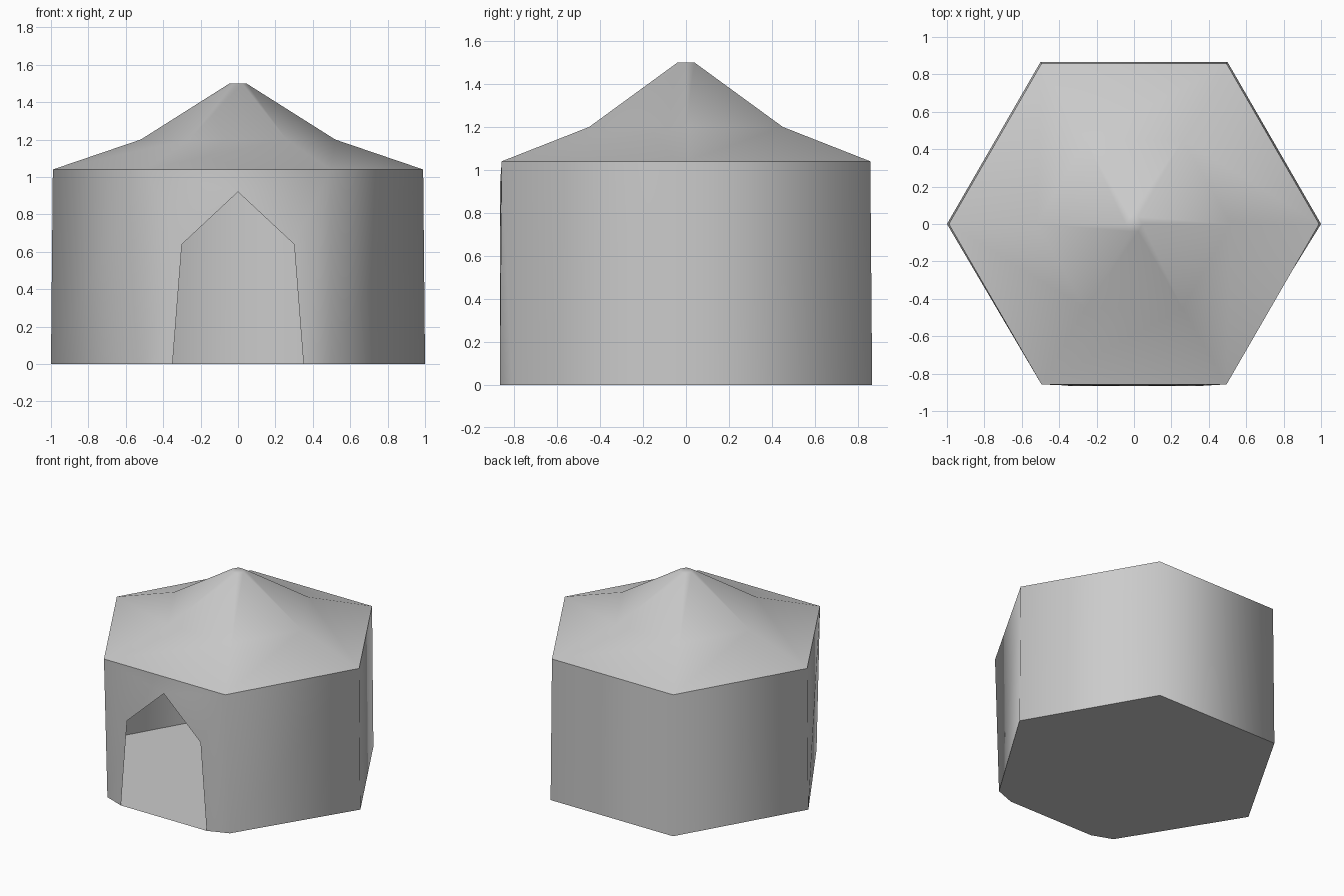
import bpy
import bmesh
from math import cos, sin, pi, radians

cube = bpy.data.objects.get("Cube")
if cube:
    bpy.data.objects.remove(cube)

canvas = bpy.data.materials.new("grey_canvas")
canvas.use_nodes = True
GREY = (0.6, 0.6, 0.6, 1)
canvas.diffuse_color = GREY
canvas.node_tree.nodes["Principled BSDF"].inputs["Base Color"].default_value = GREY

APOTHEM = cos(pi / 6)
FRONT = 4          # side running from corner 4 to corner 5 faces the front


def ring(bm, radius, z):
    """Six corners, counter-clockwise from +x."""
    return [bm.verts.new((radius * cos(i * pi / 3), radius * sin(i * pi / 3), z))
            for i in range(6)]


def bridge(bm, low, high, skip=None):
    for i in range(6):
        if i != skip:
            j = (i + 1) % 6
            bm.faces.new((low[i], low[j], high[j], high[i]))


def finish(bm, name):
    mesh = bpy.data.meshes.new(name)
    bm.to_mesh(mesh)
    bm.free()
    mesh.materials.append(canvas)
    obj = bpy.data.objects.new(name, mesh)
    bpy.context.collection.objects.link(obj)
    bpy.ops.object.select_all(action="DESELECT")
    obj.select_set(True)
    bpy.context.view_layer.objects.active = obj
    bpy.ops.object.shade_smooth_by_angle(angle=radians(65))
    return obj


def base_ring(bm):
    """Ground outline, with the front corners drawn back beside the door."""
    corners = ring(bm, 1, 0)
    for v in corners[FRONT:]:
        v.co.y = -0.81
    return corners


def door_point(bm, x, z):
    return bm.verts.new((x, -APOTHEM, z))


# Walls with a pointed door opening at the front
bm = bmesh.new()
base, eave = base_ring(bm), ring(bm, 0.99, 1.04)
bridge(bm, base, eave, skip=FRONT)
foot_r, foot_l = [door_point(bm, x, 0) for x in (-0.35, 0.35)]
side_r, side_l = [door_point(bm, x, 0.64) for x in (-0.3, 0.3)]
peak = door_point(bm, 0, 0.92)
bm.faces.new((base[4], foot_r, side_r, eave[4]))
bm.faces.new((eave[4], side_r, peak))
bm.faces.new((eave[4], peak, eave[5]))
bm.faces.new((peak, side_l, eave[5]))
bm.faces.new((foot_l, base[5], eave[5], side_l))
finish(bm, "tent_walls")

# Two-pitch roof with a small flat tip
bm = bmesh.new()
eave, bend, tip = ring(bm, 0.99, 1.04), ring(bm, 0.52, 1.2), ring(bm, 0.045, 1.5)
bridge(bm, eave, bend)
bridge(bm, bend, tip)
bm.faces.new(tip)
finish(bm, "tent_roof")

# Groundsheet reaching out to the door sill
bm = bmesh.new()
base = base_ring(bm)
sill = [door_point(bm, x, 0) for x in (-0.35, 0.35)]
outline = base[:5] + sill + base[5:]
bm.faces.new(outline[::-1])
finish(bm, "groundsheet")
